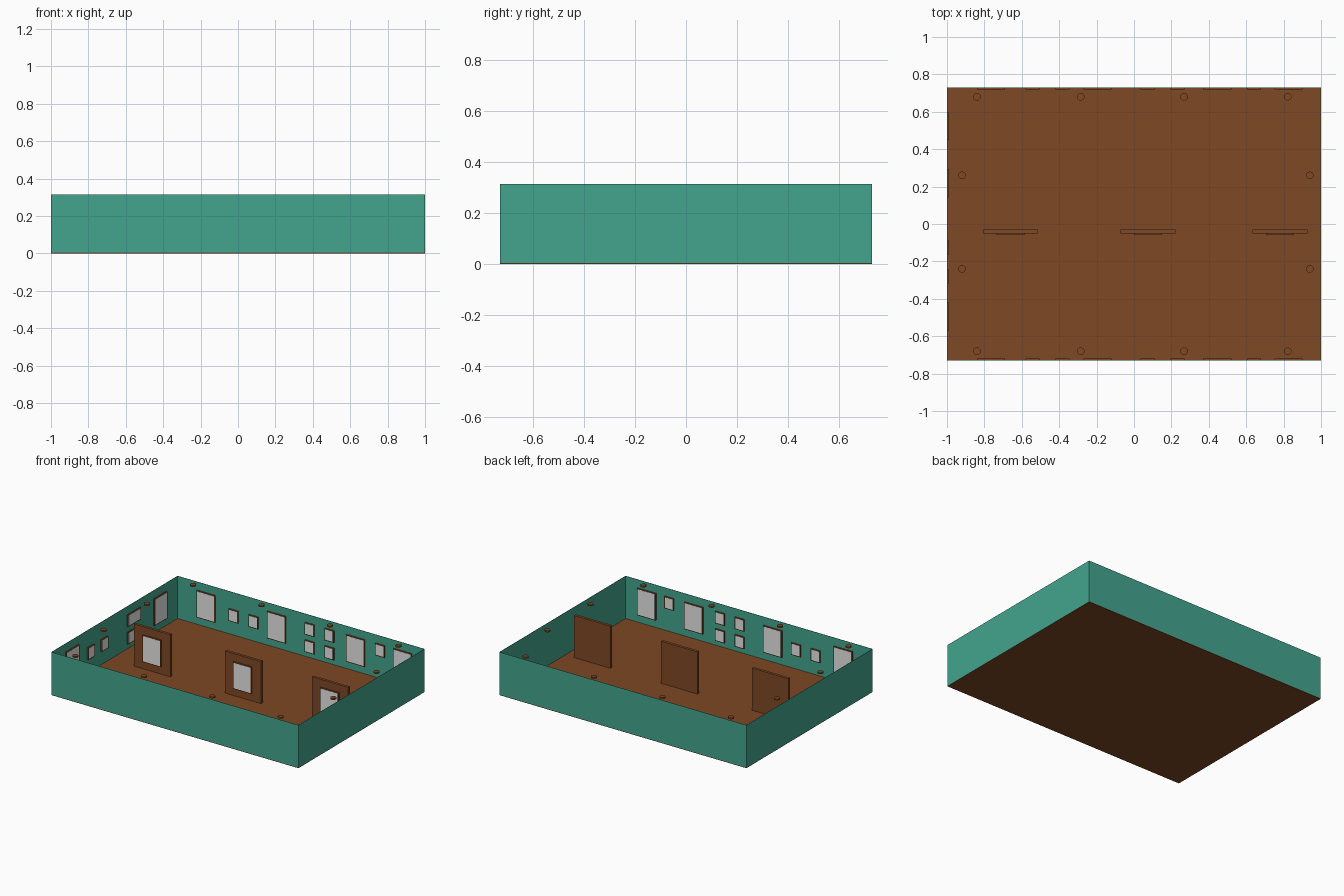
import bpy, math

if "Cube" in bpy.data.objects:
    bpy.data.objects.remove(bpy.data.objects["Cube"])


def srgb(h):
    out = []
    for i in (0, 2, 4):
        c = int(h[i:i + 2], 16) / 255
        out.append(c / 12.92 if c <= 0.04045 else ((c + 0.055) / 1.055) ** 2.4)
    return (*out, 1.0)


def material(name, h):
    m = bpy.data.materials.new(name)
    m.diffuse_color = srgb(h)
    m.use_nodes = True
    m.node_tree.nodes["Principled BSDF"].inputs["Base Color"].default_value = m.diffuse_color
    return m


BROWN = material("brown_wood", "7E4824")
TEAL = material("teal_wall", "43A58E")
CANVAS = material("canvas_white", "E7E7E7")

HX, HY, H = 1.0, 0.73, 0.315


def box(name, lo, hi, mat):
    """Axis-aligned box between two corners."""
    bpy.ops.mesh.primitive_cube_add(size=1, location=[(a + b) / 2 for a, b in zip(lo, hi)])
    o = bpy.context.object
    o.name = name
    o.scale = [b - a for a, b in zip(lo, hi)]
    bpy.ops.object.transform_apply(location=False, rotation=False, scale=True)
    o.data.materials.append(mat)
    return o


def picture(name, axis, base, inward, u0, u1, z0, z1):
    """Wooden frame slab with a thin canvas plate, on a face normal to axis."""
    def slab(part, d0, d1, b, mat):
        e0, e1 = sorted((base + inward * d0, base + inward * d1))
        if axis == 'y':
            box(name + part, (u0 + b, e0, z0 + b), (u1 - b, e1, z1 - b), mat)
        else:
            box(name + part, (e0, u0 + b, z0 + b), (e1, u1 - b, z1 - b), mat)
    slab("_frame", 0, 0.010, 0, BROWN)
    slab("_canvas", 0.009, 0.0108, 0.006, CANVAS)


# Floor and four walls
box("floor", (-HX, -HY, 0), (HX, HY, 0.004), BROWN)
T = 0.002
for s, n in ((-1, "front"), (1, "back")):
    y0, y1 = sorted((s * HY, s * (HY - T)))
    box(n + "_wall", (-HX, y0, 0.002), (HX, y1, H), TEAL)
for s, n in ((-1, "left"), (1, "right")):
    x0, x1 = sorted((s * HX, s * (HX - T)))
    box(n + "_wall", (x0, -HY, 0.002), (x1, HY, H), TEAL)

# Height ranges of the pictures
TALL, MID, UP, LOW = (0.058, 0.255), (0.102, 0.19), (0.168, 0.255), (0.04, 0.127)

# Pictures on the long walls: start x, width, height range
long_set = [(-0.84, .15, TALL), (-0.58, .075, MID), (-0.42, .075, MID), (-0.27, .15, TALL),
            (0.035, .075, UP), (0.035, .075, LOW), (0.195, .075, UP), (0.195, .075, LOW),
            (0.37, .15, TALL), (0.605, .075, UP), (0.75, .15, TALL)]
for i, (x, w, z) in enumerate(long_set):
    picture(f"back_picture_{i}", 'y', HY - 0.001, -1, x, x + w, *z)
    picture(f"front_picture_{i}", 'y', -HY + 0.001, 1, x, x + w, *z)

# Pictures on the left wall
left_set = [(0.45, .145, TALL), (0.143, .15, UP), (0.143, .15, LOW),
            (-0.162, .075, MID), (-0.318, .075, MID), (-0.57, .15, TALL)]
for i, (y, w, z) in enumerate(left_set):
    picture(f"left_picture_{i}", 'x', -HX + 0.001, 1, y, y + w, *z)

# Free-standing panels with a picture on the front side
for i, x in enumerate((-0.66, 0.075, 0.78)):
    box(f"display_panel_{i}", (x - 0.147, -0.05, 0.0), (x + 0.147, -0.03, 0.312), BROWN)
    picture(f"panel_picture_{i}", 'y', -0.049, -1, x - 0.075, x + 0.075, *TALL)

# Round ceiling lamps around the edge
spots = [(x, y) for x in (-0.84, -0.285, 0.268, 0.822) for y in (-0.68, 0.68)]
spots += [(x, y) for x in (-0.92, 0.94) for y in (-0.24, 0.26)]
for i, (x, y) in enumerate(spots):
    bpy.ops.mesh.primitive_cylinder_add(vertices=32, radius=0.02, depth=0.01,
                                        location=(x, y, H - 0.005))
    o = bpy.context.object
    o.name = f"lamp_{i}"
    o.data.materials.append(BROWN)
    bpy.ops.object.shade_smooth_by_angle(angle=math.radians(30))
